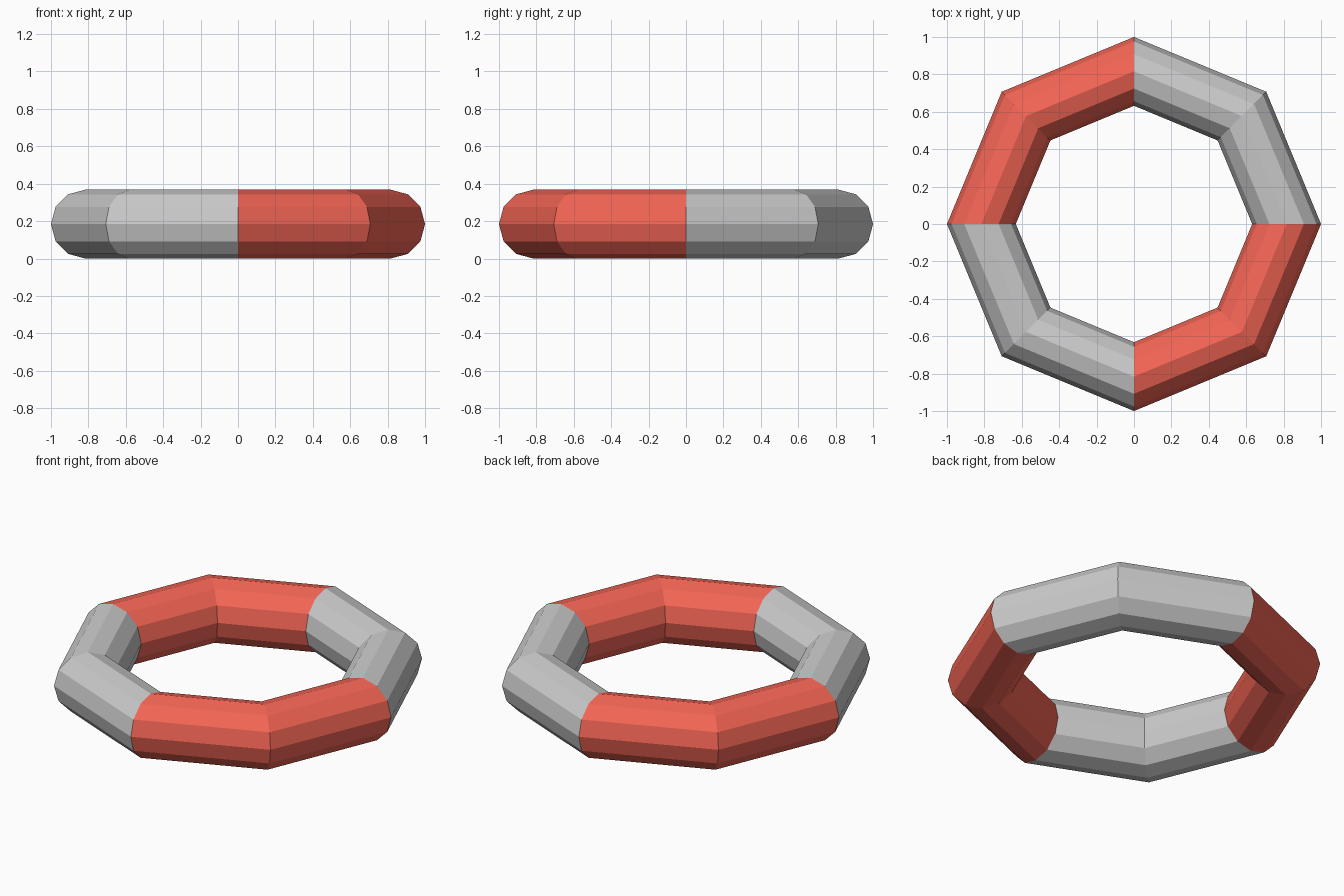
import bpy, bmesh

if "Cube" in bpy.data.objects:
    bpy.data.objects.remove(bpy.data.objects["Cube"])

MINOR = 0.184
MAJOR = 1.0 - MINOR


def opposite_quarters(name, sign):
    # two facing quarters of a flat-shaded octagonal ring with a twelve-sided tube
    bpy.ops.mesh.primitive_torus_add(
        major_segments=8, minor_segments=12,
        major_radius=MAJOR, minor_radius=MINOR,
        location=(0, 0, MINOR))
    obj = bpy.context.object
    obj.name = name
    bm = bmesh.new()
    bm.from_mesh(obj.data)
    unwanted = []
    for face in bm.faces:
        c = face.calc_center_median()
        if c.x * c.y * sign < 0:
            unwanted.append(face)
    bmesh.ops.delete(bm, geom=unwanted, context='FACES')
    bm.to_mesh(obj.data)
    bm.free()
    bpy.ops.object.shade_flat()
    return obj


# grey quarters: back right and front left
opposite_quarters("grey_ring_quarters", 1)

# red quarters: back left and front right
red = bpy.data.materials.new("red")
red.diffuse_color = (0.9, 0.13, 0.09, 1)
red.use_nodes = True
red.node_tree.nodes["Principled BSDF"].inputs["Base Color"].default_value = red.diffuse_color
opposite_quarters("red_ring_quarters", -1).data.materials.append(red)
